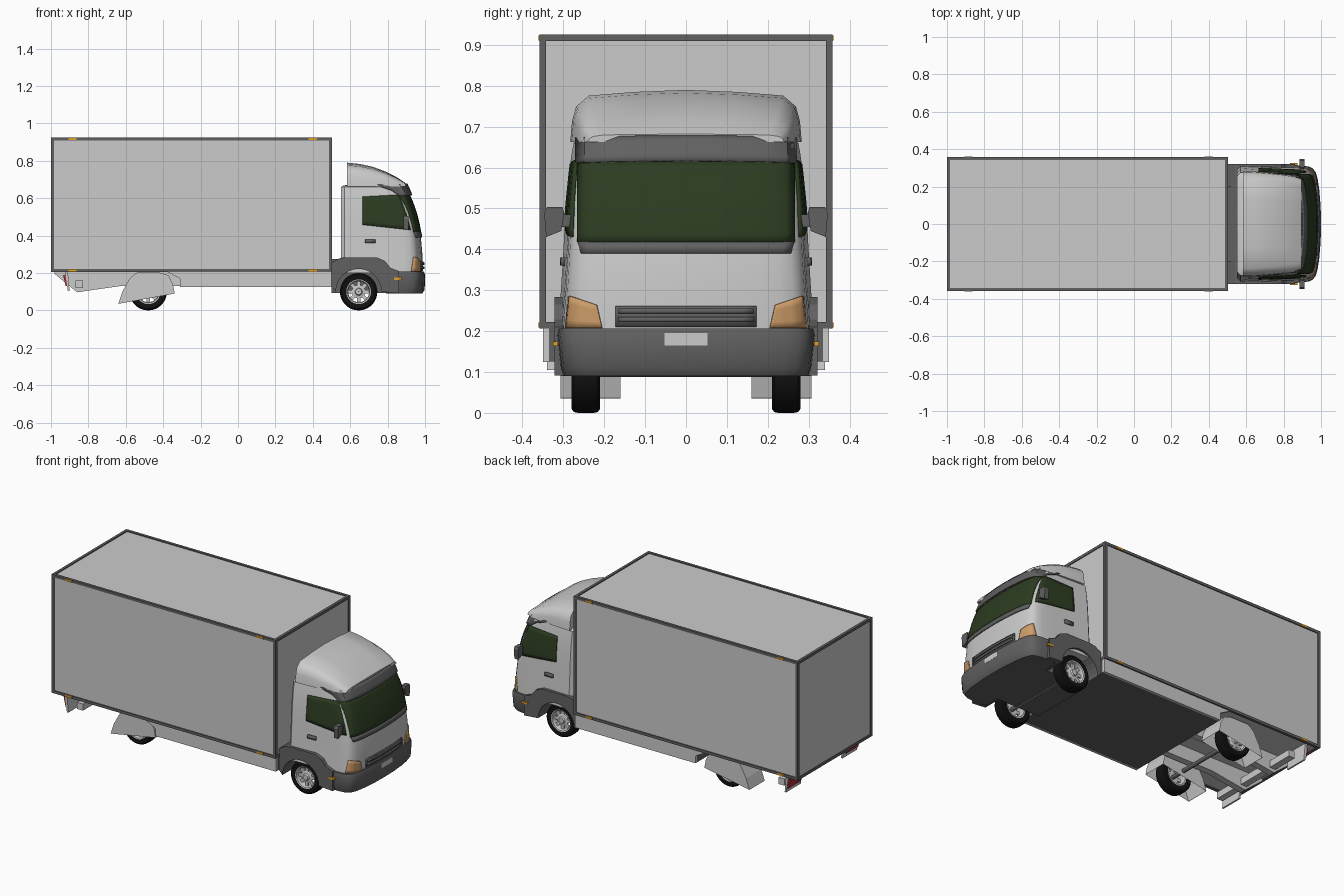
import bpy, math
from mathutils import Matrix, Vector

if "Cube" in bpy.data.objects:
    bpy.data.objects.remove(bpy.data.objects["Cube"])


def material(name, rgb):
    m = bpy.data.materials.new(name)
    m.diffuse_color = (*rgb, 1)
    m.use_nodes = True
    m.node_tree.nodes["Principled BSDF"].inputs["Base Color"].default_value = m.diffuse_color
    return m


GLASS = material("green_glass", (0.025, 0.045, 0.015))
BLACK = material("rubber", (0.006, 0.006, 0.006))
TRIM = material("dark_trim", (0.12, 0.12, 0.12))
PALE = material("pale_paint", (0.62, 0.62, 0.62))
LAMP = material("lamp_amber", (0.6, 0.33, 0.14))
ORANGE = material("marker_orange", (0.75, 0.35, 0.02))
RED = material("tail_red", (0.4, 0.03, 0.04))


def mesh(name, verts, faces, mat=None, smooth=None):
    me = bpy.data.meshes.new(name)
    me.from_pydata([tuple(v) for v in verts], [], faces)
    ob = bpy.data.objects.new(name, me)
    bpy.context.collection.objects.link(ob)
    bpy.context.view_layer.objects.active = ob
    bpy.ops.object.select_all(action='DESELECT')
    ob.select_set(True)
    bpy.ops.object.mode_set(mode='EDIT')
    bpy.ops.mesh.select_all(action='SELECT')
    bpy.ops.mesh.normals_make_consistent(inside=False)
    bpy.ops.object.mode_set(mode='OBJECT')
    if mat:
        me.materials.append(mat)
    if smooth:
        bpy.ops.object.shade_smooth_by_angle(angle=math.radians(smooth))
    return ob


def loft(name, rings, mat=None, smooth=None, closed=False):
    n, k = len(rings[0]), len(rings)
    faces = [(i * n + j, i * n + (j + 1) % n, (i + 1) % k * n + (j + 1) % n, (i + 1) % k * n + j)
             for i in range(k if closed else k - 1) for j in range(n)]
    if not closed:
        faces += [tuple(range(n)), tuple(range((k - 1) * n, k * n))]
    return mesh(name, [p for r in rings for p in r], faces, mat, smooth)


def prism(name, pts, y0, y1, mat=None):
    return loft(name, [[(x, y, z) for x, z in pts] for y in (y0, y1)], mat)


def box(name, x0, x1, y0, y1, z0, z1, mat=None):
    return prism(name, [(x0, z0), (x1, z0), (x1, z1), (x0, z1)], y0, y1, mat)


def patch(name, fn, nu, nv, mat, thick=0.006):
    verts = [fn(i / nu, j / nv) for j in range(nv + 1) for i in range(nu + 1)]
    w = nu + 1
    faces = [(j * w + i, j * w + i + 1, (j + 1) * w + i + 1, (j + 1) * w + i)
             for j in range(nv) for i in range(nu)]
    ob = mesh(name, verts, faces, mat, 30)
    m = ob.modifiers.new("thickness", 'SOLIDIFY')
    m.thickness, m.offset = thick, 0
    return ob


def interp(table, t):
    for (a, p), (b, q) in zip(table, table[1:]):
        if t <= b:
            return p + (q - p) * max(0, (t - a) / (b - a))
    return table[-1][1]


# Cab surface: front profile, half width by height, and nose curve in plan
FRONT = [(.2, .985), (.3, .986), (.4, .977), (.46, .966), (.52, .951), (.58, .93), (.63, .908), (.66, .89)]
HALF = [(.2, .303), (.3, .297), (.4, .291), (.5, .286), (.6, .277), (.66, .267)]
NOSE = [(0, 0), (.3, -.002), (.6, -.01), (.78, -.019), (.88, -.029), (.94, -.043), (.975, -.065), (.99, -.1), (1, -.16)]
SIDE = sorted((d, s) for s, d in NOSE)


def ring(z, xr, xf, hw, flare=1.03):
    half = [(xf + d, s * hw) for s, d in NOSE] + [(xr + .02, hw * flare), (xr, hw * flare - .02)]
    return [(x, y, z) for x, y in half] + [(x, -y, z) for x, y in half[:0:-1]]


def nose(y, z, off=.003):
    hw = interp(HALF, z)
    return Vector((interp(FRONT, z) + interp(NOSE, abs(y) / hw) + off, y, z))


def flank(x, z, sg, off=.003):
    return Vector((x, sg * (interp(HALF, z) * interp([(-.44, 1.03)] + SIDE, x - interp(FRONT, z)) + off), z))


def lerp(a, b, t):
    return a + (b - a) * t


rings = [ring(z, .55, x, interp(HALF, z)) for z, x in FRONT]
loft("cab_shell", rings + [ring(.668, .565, .872, .25), ring(.674, .6, .82, .2)], PALE, 35)
loft("front_bumper", [ring(.09, .79, .985, .3, 1), ring(.11, .79, .998, .307, 1), ring(.19, .79, 1, .315, 1),
                      ring(.207, .79, .994, .312, 1)], TRIM, 35)

# Windscreen, its lower trim and the sun visor
patch("windscreen", lambda u, v: nose(lerp(-.265, .265, u), lerp(.418, .615, v)), 24, 10, GLASS)
patch("windscreen_lower_trim", lambda u, v: nose(lerp(-.264, .264, u) * (.97 + .03 * v), lerp(.39, .418, v), .004), 24, 2, TRIM)
patch("sun_visor", lambda u, v: nose(lerp(-.268, .268, u), lerp(.612, .66, v), .012) +
      Vector((0, 0, .013 * v + .004 * (1 - (2 * u - 1) ** 2))), 24, 4, TRIM, .008)

# Grille with slats and blank plate
patch("grille", lambda u, v: nose(lerp(-.172, .172, u), lerp(.21, .262, v), .002), 12, 2, TRIM)
for z in (.222, .243):
    patch("grille_slat", lambda u, v: nose(lerp(-.165, .165, u), z + .012 * v, .008), 12, 1, TRIM)
box("front_plate", .99, 1.0, -.052, .052, .165, .195)

# Roof wind deflector, lofted backwards
sections = []
for x, hw, top in [(.583, .283, .79), (.65, .28, .783), (.72, .274, .768), (.79, .266, .742), (.85, .256, .712), (.895, .24, .682)]:
    b = .663
    h = top - b
    half = [(hw, b), (hw * .985, b + h * .4), (hw * .95, b + h * .68), (hw * .84, b + h * .89), (hw * .45, b + h * .96)]
    sections.append([(x, y, z) for y, z in half] + [(x, 0, top)] + [(x, -y, z) for y, z in half[::-1]])
loft("roof_deflector", sections, PALE, 40)

# Wheel arch outline of the cab
arch = [(.645 + .122 * math.cos(a), .1 + .122 * math.sin(a)) for a in [math.pi * i / 14 for i in range(15)]]
fender = [(.86, .092)] + arch + [(.5, .125), (.5, .255), (.54, .278), (.575, .284), (.74, .284), (.785, .265), (.815, .228), (.86, .21)]

# Rear guard over the wheel, with mud flaps
guard = [(-.64, .035), (-.618, .1), (-.58, .17), (-.54, .2), (-.42, .2), (-.37, .185), (-.348, .14), (-.338, .09)]
guard += [(x * .98 - .0096, z + .003) for x, z in guard[::-1]]


def lathe(name, profile, cx, cz, sg, mat):
    n = 36
    rings = [[(cx + r * math.cos(2 * math.pi * i / n), sg * y, cz + r * math.sin(2 * math.pi * i / n))
              for i in range(n)] for r, y in profile]
    return loft(name, rings, mat, 35, closed=True)


def wheel(cx, sg):
    cz = .1
    lathe("tyre", [(.064, .212), (.09, .21), (.098, .216), (.1, .226), (.1, .264), (.098, .274), (.09, .28), (.064, .278)], cx, cz, sg, BLACK)
    lathe("wheel_rim", [(.066, .213), (.066, .279), (.06, .277), (.056, .262), (.056, .213)], cx, cz, sg, None)
    lathe("wheel_hub", [(.001, .25), (.001, .276), (.016, .276), (.02, .266), (.036, .262), (.036, .25)], cx, cz, sg, None)
    for i in range(8):
        ob = box("wheel_spoke", .03, .06, sg * .252, sg * .262, -.009, .009)
        ob.matrix_world = Matrix.Translation((cx, 0, cz)) @ Matrix.Rotation(i * math.pi / 4, 4, 'Y')


for sg in (1, -1):
    for cx in (-.48, .645):
        wheel(cx, sg)
    prism("cab_fender", fender, sg * .2, sg * .322, TRIM)
    prism("rear_wheel_guard", guard, sg * .16, sg * .307)
    prism("side_skirt", [(-.385, .21), (-.31, .17), (-.31, .125), (.5, .125), (.5, .21)], sg * .335, sg * .35)
    prism("rear_chassis_rail", [(-.98, .21), (-.98, .195), (-.86, .097), (-.63, .13), (-.3, .13), (-.3, .21)], sg * .1, sg * .14)
    prism("tail_panel", [(-.925, .21), (-.91, .105), (-.9, .105), (-.91, .21)], sg * .2, sg * .34)
    prism("tail_lamp", [(-.935, .19), (-.922, .13), (-.912, .13), (-.92, .19)], sg * .22, sg * .335, RED)

    # Side window wraps towards the windscreen pillar
    patch("side_window", lambda u, v: flank(lerp(.665, lerp(.922, .86, v ** 1.3), u), lerp(.458 - .028 * u, .608 + .01 * u, v), sg), 14, 8, GLASS)
    patch("door_handle", lambda u, v: flank(.68 + .055 * u, .36 + .02 * v, sg, .005), 2, 1, TRIM, .012)
    # Wraparound headlight
    patch("headlight", lambda u, v: nose(sg * lerp(lerp(.205, .218, v), lerp(.294, .284, v), u), lerp(.208, .264 + .022 * u, v), .004), 12, 4, LAMP)
    box("fender_marker", .835, .875, sg * .313, sg * .325, .163, .175, ORANGE)

    # Door mirror and arm
    loft("door_mirror", [[(x, sg * y, z) for y, z in [(.305, .445), (.342, .43), (.347, .49), (.34, .504), (.302, .504), (.298, .49)]]
                         for x in (.885, .912)], TRIM)
    box("mirror_arm", .89, .905, sg * .26, sg * .305, .455, .485, TRIM)

    # Markers along the cargo box edges
    for x in (-.885, .4):
        for z in (.917, .215):
            box("box_marker", x - .022, x + .022, sg * .35, sg * .361, z - .006, z + .006, ORANGE)

# Cargo box with an edge frame of bars
X0, X1, Y, Z0, Z1, T = -1, .503, .358, .206, .925, .016
box("cargo_box", X0 + .005, X1 - .005, -Y + .006, Y - .006, Z0 + .006, Z1 - .006, PALE)
for y in (-Y, Y - T):
    for z in (Z0, Z1 - T):
        box("box_long_rail", X0, X1, y, y + T, z, z + T, TRIM)
    for x in (X0, X1 - T):
        box("box_post", x, x + T, y, y + T, Z0, Z1, TRIM)
for x in (X0, X1 - T):
    for z in (Z0, Z1 - T):
        box("box_cross_rail", x, x + T, -Y, Y, z, z + T, TRIM)

# Underbody floors, chassis and axles
box("middle_underbody", -.31, .5, -.336, .336, .126, .21, TRIM)
box("cab_underbody", .5, .9, -.201, .201, .093, .275, TRIM)
box("rear_cross_beam", -.87, -.83, -.3, .3, .12, .16)
for cx in (-.48, .645):
    lathe("axle", [(.001, -.255), (.012, -.255), (.012, .255), (.001, .255)], cx, .1, 1, TRIM)
